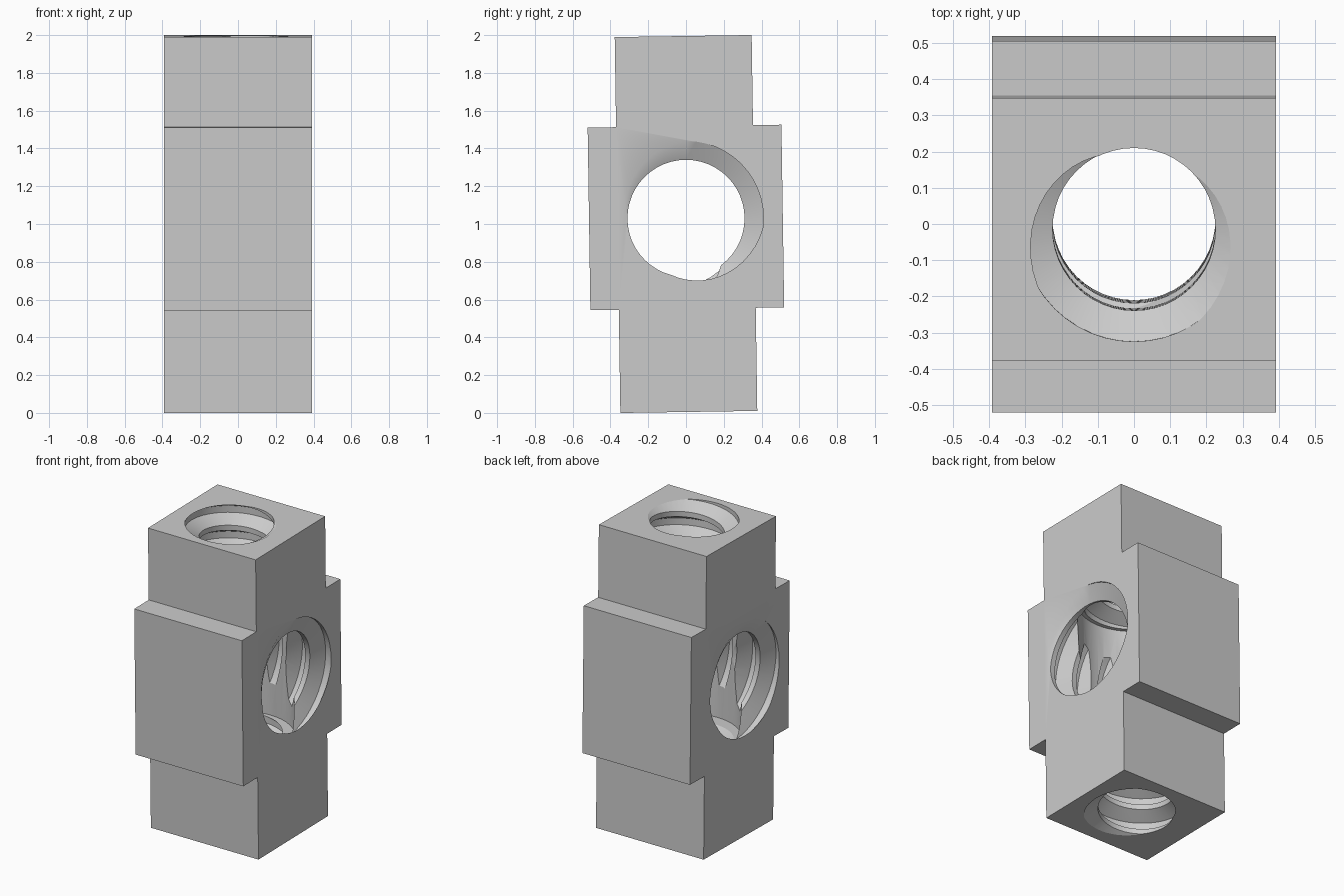
import bpy, bmesh, math
from mathutils import Matrix, Vector

cube = bpy.data.objects.get("Cube")
if cube:
    bpy.data.objects.remove(cube, do_unlink=True)

TILT = 0.015        # slight lean of the block about x
PITCH = 0.17
SEGMENTS = 48
HALF_WIDTH = 0.393

metal = bpy.data.materials.new("plain_grey")
metal.use_nodes = True
grey = (0.6, 0.6, 0.6, 1)
metal.diffuse_color = grey
metal.node_tree.nodes["Principled BSDF"].inputs["Base Color"].default_value = grey


def make_object(name, bm, matrix):
    bmesh.ops.recalc_face_normals(bm, faces=bm.faces)
    mesh = bpy.data.meshes.new(name)
    bm.to_mesh(mesh)
    bm.free()
    mesh.materials.append(metal)
    obj = bpy.data.objects.new(name, mesh)
    bpy.context.collection.objects.link(obj)
    obj.matrix_world = matrix
    return obj


def thread_cutter(name, inner, outer, face, start_angle, matrix):
    """Right-handed screw whose groove meets the +z face at start_angle."""
    bm = bmesh.new()
    profile = [(-0.4, inner), (-0.13, outer), (0.13, outer), (0.4, inner)]
    turns = int(2 * face / PITCH) + 6
    columns = []
    for j in range(SEGMENTS):
        a = 2 * math.pi * j / SEGMENTS
        lead = (a - start_angle) / (2 * math.pi)
        columns.append([
            bm.verts.new((r * math.cos(a), r * math.sin(a),
                          face + PITCH * (k + lead + f)))
            for k in range(3 - turns, 4) for f, r in profile])
    rows = len(columns[0])
    for j in range(SEGMENTS):
        shift = 4 if j == SEGMENTS - 1 else 0
        near, far = columns[j], columns[(j + 1) % SEGMENTS]
        for i in range(rows - 1 - shift):
            bm.faces.new((near[i], far[i + shift], far[i + shift + 1], near[i + 1]))
    # trim both ends flat, just outside the block
    for side in (1, -1):
        bmesh.ops.bisect_plane(
            bm, geom=bm.verts[:] + bm.edges[:] + bm.faces[:], dist=1e-6,
            plane_co=(0, 0, side * (face + 0.06)), plane_no=(0, 0, side),
            clear_outer=True)
    bmesh.ops.holes_fill(bm, edges=[e for e in bm.edges if e.is_boundary], sides=0)
    bmesh.ops.triangulate(bm, faces=bm.faces)
    return make_object(name, bm, matrix)


# Cross-shaped block, extruded along x
lean = Matrix.Translation((0, 0, 1)) @ Matrix.Rotation(TILT, 4, 'X')
outline = [(0.3625, 0.995), (0.3625, 0.518), (0.513, 0.518),
           (0.513, -0.449), (0.3625, -0.449), (0.3625, -0.995)]
outline += [(-y, z) for y, z in reversed(outline)]
bm = bmesh.new()
cap = bm.faces.new([bm.verts.new((-HALF_WIDTH, y, z)) for y, z in outline])
ext = bmesh.ops.extrude_face_region(bm, geom=[cap])
bmesh.ops.translate(bm, vec=Vector((2 * HALF_WIDTH, 0, 0)),
                    verts=[v for v in ext["geom"] if isinstance(v, bmesh.types.BMVert)])
block = make_object("threaded_block", bm, lean)

# Threaded cross bore, threaded vertical bore and plain inner chamber
sideways = Matrix(((0, 0, 1, 0), (1, 0, 0, 0), (0, 1, 0, 1.03), (0, 0, 0, 1)))
bm = bmesh.new()
bmesh.ops.create_cone(bm, cap_ends=True, segments=SEGMENTS,
                      radius1=0.335, radius2=0.335, depth=0.9)
cutters = [
    thread_cutter("cross_bore", 0.31, 0.41, HALF_WIDTH, math.radians(40), sideways),
    thread_cutter("vertical_bore", 0.225, 0.31, 0.995, math.radians(259), lean),
    make_object("inner_chamber", bm, Matrix.Translation((0, 0, 0.03)) @ lean),
]

bpy.ops.object.select_all(action='DESELECT')
bpy.context.view_layer.objects.active = block
block.select_set(True)
for cutter in cutters:
    cutter.hide_render = True
    mod = block.modifiers.new(cutter.name, 'BOOLEAN')
    mod.operation = 'DIFFERENCE'
    mod.solver = 'EXACT'
    mod.object = cutter
    bpy.context.view_layer.update()
    bpy.ops.object.modifier_apply(modifier=mod.name)
for cutter in cutters:
    bpy.data.objects.remove(cutter, do_unlink=True)

bpy.ops.object.shade_smooth_by_angle(angle=math.radians(25))
